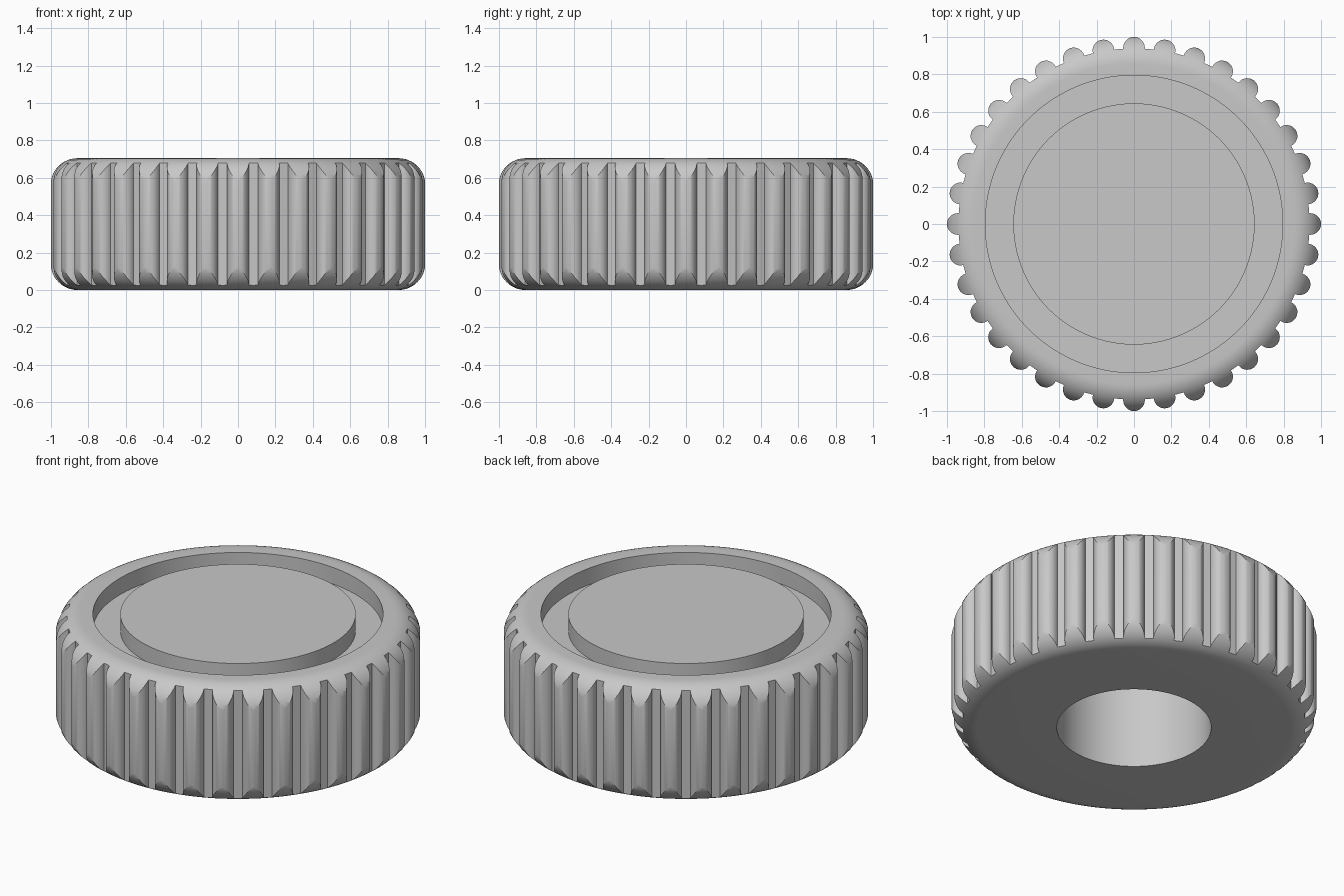
import bpy
import bmesh
from math import sin, cos, pi, radians
from mathutils import Matrix

HEIGHT = 0.705
RIBS = 36
RIB_RADIUS = 0.058
RIB_CENTRE = 1.0 - RIB_RADIUS
FILLET = 0.145
OUTER = 1.002          # just clear of the rib tips
GROOVE_FLOOR = HEIGHT - 0.1

cube = bpy.data.objects.get("Cube")
if cube:
    bpy.data.objects.remove(cube, do_unlink=True)


def make_object(name, bm):
    bmesh.ops.recalc_face_normals(bm, faces=bm.faces)
    mesh = bpy.data.meshes.new(name)
    bm.to_mesh(mesh)
    bm.free()
    obj = bpy.data.objects.new(name, mesh)
    bpy.context.collection.objects.link(obj)
    return obj


def lathe(name, profile, steps):
    bm = bmesh.new()
    verts = [bm.verts.new((r, 0, z)) for r, z in profile]
    edges = [bm.edges.new(pair) for pair in zip(verts, verts[1:])]
    bmesh.ops.spin(bm, geom=verts + edges, cent=(0, 0, 0), axis=(0, 0, 1),
                   angle=2 * pi, steps=steps, use_duplicate=False)
    bmesh.ops.remove_doubles(bm, verts=bm.verts, dist=1e-5)
    return make_object(name, bm)


def fillet(centre_z, start, end, count=12):
    angles = [radians(start + (end - start) * i / count) for i in range(count + 1)]
    return [(OUTER - FILLET + FILLET * cos(a), centre_z + FILLET * sin(a)) for a in angles]


# Turned body: bored underside, rounded rim, ring groove around a flush centre disc
profile = [(0, GROOVE_FLOOR), (0.423, GROOVE_FLOOR), (0.423, 0)]
profile += fillet(FILLET, -90, 0)
profile += fillet(HEIGHT - FILLET, 0, 90)
profile += [(0.795, HEIGHT), (0.795, GROOVE_FLOOR),
            (0.645, GROOVE_FLOOR), (0.645, HEIGHT), (0, HEIGHT)]
knob = lathe("ribbed_knob", profile, 144)

# Ribbed prism that cuts the grip into the rim
bm = bmesh.new()
outline = []
for rib in range(RIBS):
    turn = Matrix.Rotation(2 * pi * rib / RIBS, 4, "Z")
    for i in range(15):
        a = radians(-95 + 190 * i / 14)
        vert = bm.verts.new((RIB_CENTRE + RIB_RADIUS * cos(a), RIB_RADIUS * sin(a), -0.2))
        vert.co = turn @ vert.co
        outline.append(vert)
base = bm.faces.new(outline)
top = bmesh.ops.extrude_face_region(bm, geom=[base], use_keep_orig=True)["geom"]
bmesh.ops.translate(bm, vec=(0, 0, HEIGHT + 0.4),
                    verts=[g for g in top if isinstance(g, bmesh.types.BMVert)])
grip = make_object("grip_cutter", bm)
grip.hide_render = True

cut = knob.modifiers.new("grip", "BOOLEAN")
cut.operation = "INTERSECT"
cut.solver = "EXACT"
cut.object = grip

# Apply the cut and shade smooth with crisp edges
bpy.ops.object.select_all(action="DESELECT")
bpy.context.view_layer.objects.active = knob
knob.select_set(True)
bpy.ops.object.modifier_apply(modifier=cut.name)
bpy.data.objects.remove(grip, do_unlink=True)
bpy.ops.object.shade_smooth_by_angle(angle=radians(30))

# Single grey finish
grey = bpy.data.materials.new("plain_grey")
grey.use_nodes = True
colour = (0.58, 0.58, 0.58, 1)
grey.diffuse_color = colour
grey.node_tree.nodes["Principled BSDF"].inputs["Base Color"].default_value = colour
knob.data.materials.clear()
knob.data.materials.append(grey)
